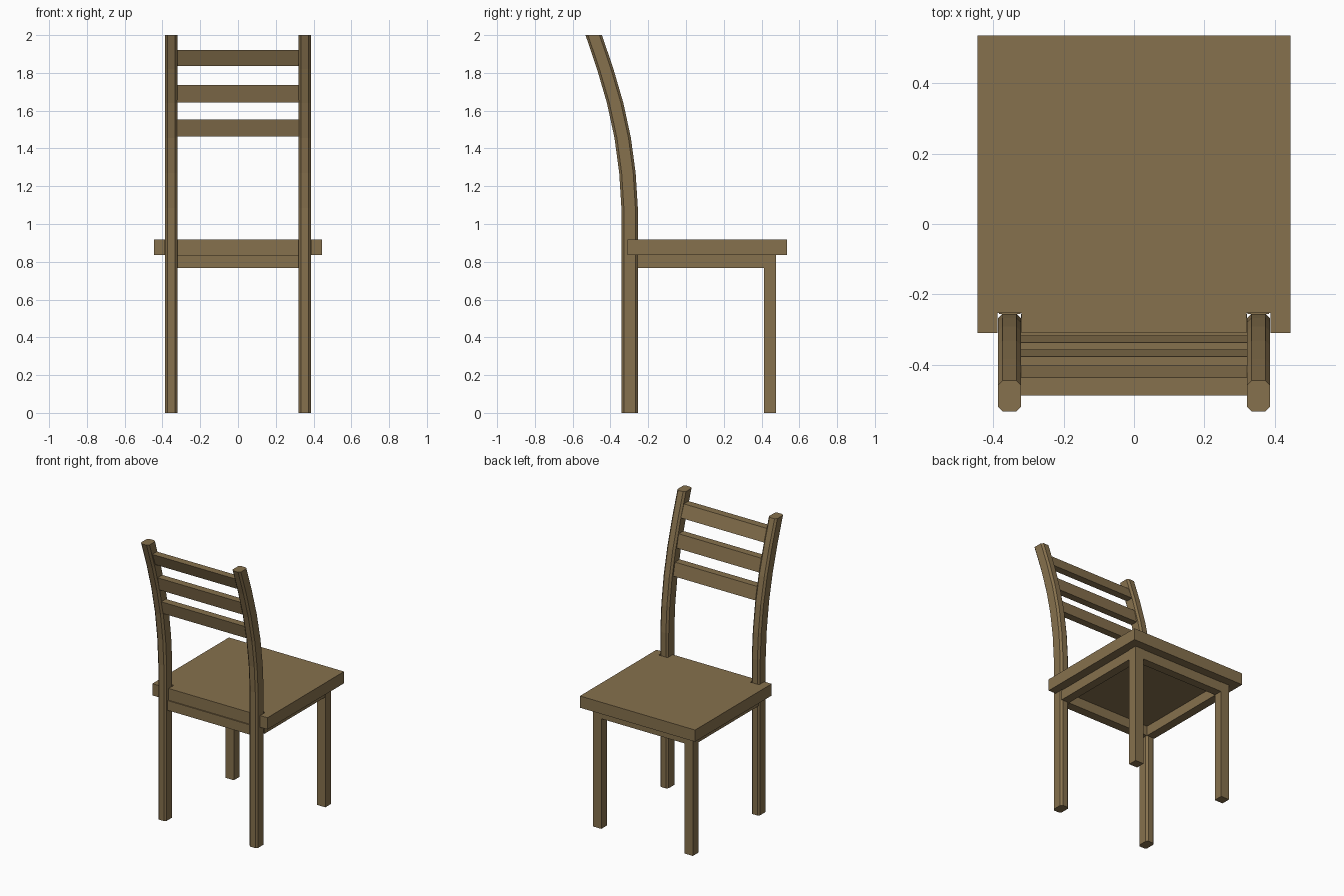
import bpy
import bmesh

if "Cube" in bpy.data.objects:
    bpy.data.objects.remove(bpy.data.objects["Cube"])

wood = bpy.data.materials.new("wood")
wood.diffuse_color = (0.24, 0.165, 0.075, 1)
wood.use_nodes = True
wood.node_tree.nodes["Principled BSDF"].inputs["Base Color"].default_value = wood.diffuse_color


def loft(name, rings):
    """Skin a list of equal-length point rings and cap both ends."""
    bm = bmesh.new()
    vs = [[bm.verts.new(p) for p in ring] for ring in rings]
    n = len(vs[0])
    for a, b in zip(vs, vs[1:]):
        for i in range(n):
            j = (i + 1) % n
            bm.faces.new((a[i], a[j], b[j], b[i]))
    bm.faces.new(vs[0][::-1])
    bm.faces.new(vs[-1])
    bmesh.ops.recalc_face_normals(bm, faces=bm.faces)
    mesh = bpy.data.meshes.new(name)
    bm.to_mesh(mesh)
    bm.free()
    mesh.materials.append(wood)
    obj = bpy.data.objects.new(name, mesh)
    bpy.context.collection.objects.link(obj)
    return obj


def box(name, x0, x1, y0, y1, z0, z1, lean=0.0):
    """Box whose top may be shifted in y by lean."""
    def ring(z, s):
        return [(x0, y0 + s, z), (x1, y0 + s, z), (x1, y1 + s, z), (x0, y1 + s, z)]
    return loft(name, [ring(z0, 0), ring(z1, lean)])


IN, OUT = 0.321, 0.386          # leg inner and outer x
SEAT_Z, APRON_Z = 0.836, 0.768

# seat with notches around the back posts
half = [(IN - 0.002, -0.31), (IN - 0.002, -0.253), (OUT + 0.002, -0.253),
        (OUT + 0.002, -0.31), (0.445, -0.31), (0.445, 0.535)]
outline = half + [(-x, y) for x, y in reversed(half)]
loft("seat", [[(x, y, z) for x, y in outline] for z in (SEAT_Z, 0.918)])

# back posts: chamfered section swept along a curve
path = [(-0.2985, 0), (-0.2985, 1.085), (-0.310, 1.27), (-0.335, 1.455),
        (-0.375, 1.64), (-0.4275, 1.82), (-0.4885, 2.0)]
hx, hy, c = (OUT - IN) / 2, 0.0435, 0.013
section = [(-hx + c, -hy), (hx - c, -hy), (hx, -hy + c), (hx, hy - c),
           (hx - c, hy), (-hx + c, hy), (-hx, hy - c), (-hx, -hy + c)]

for side, s in (("left", -1), ("right", 1)):
    cx = s * (IN + OUT) / 2
    loft("back_post_" + side,
         [[(cx + x, cy + y, z) for x, y in section] for cy, z in path])
    # front legs and side aprons
    x0, x1 = sorted((s * IN, s * OUT))
    box("front_leg_" + side, x0, x1, 0.413, 0.476, 0, SEAT_Z)
    x0, x1 = sorted((s * (IN + 0.002), s * (OUT - 0.003)))
    box("side_apron_" + side, x0, x1, -0.256, 0.413, APRON_Z, SEAT_Z)

# aprons between the legs
box("back_apron", -IN, IN, -0.318, -0.256, APRON_Z, SEAT_Z)
box("front_apron", -IN, IN, 0.415, 0.474, APRON_Z, SEAT_Z)

# backrest slats leaning with the posts
slats = [(1.463, 1.553, -0.317, -0.337),
         (1.643, 1.736, -0.357, -0.377),
         (1.837, 1.922, -0.402, -0.436)]
for i, (z0, z1, y0, y1) in enumerate(slats):
    box(f"back_slat_{i + 1}", -IN - 0.002, IN + 0.002, y0 - 0.051, y0, z0, z1, y1 - y0)
